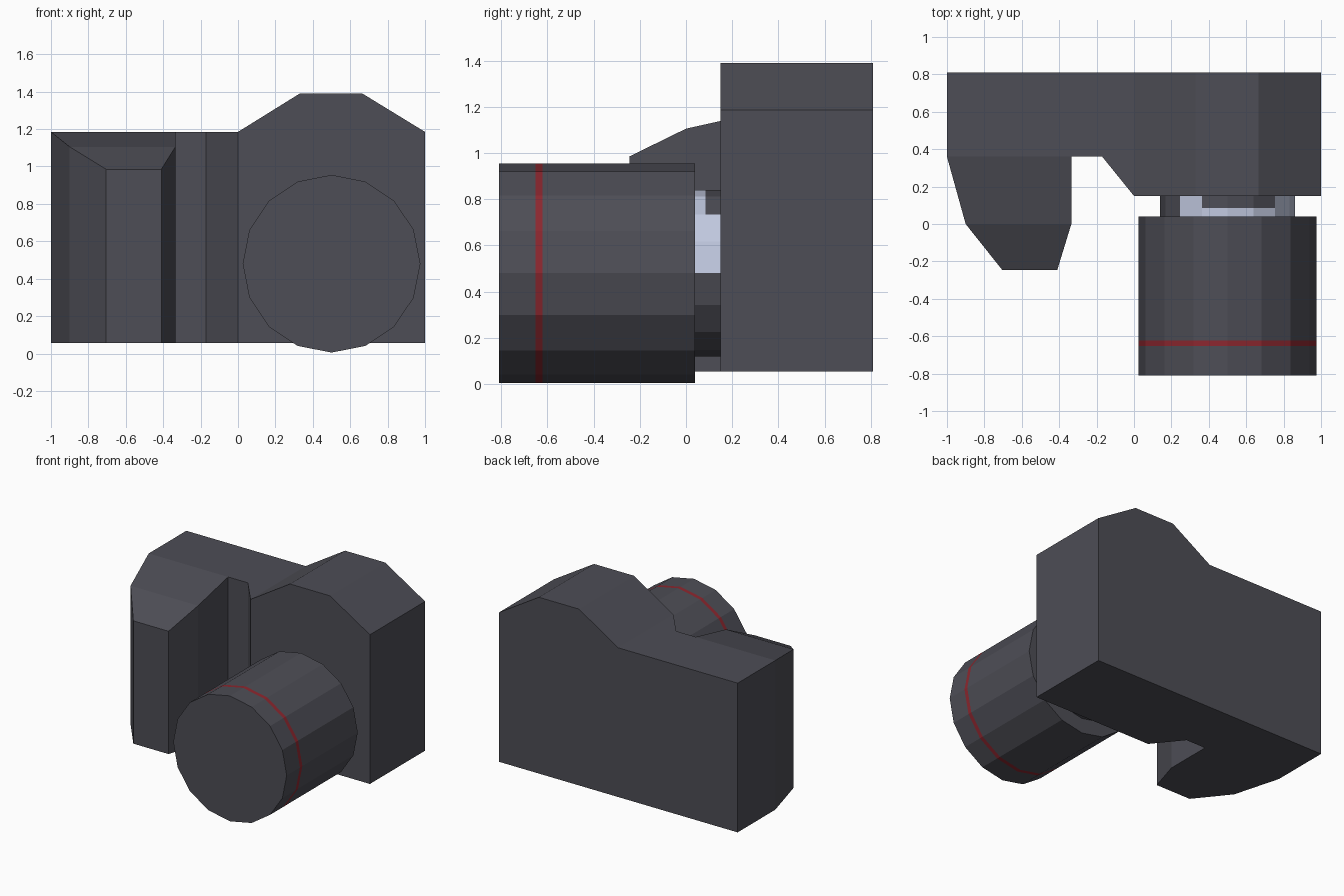
import bpy, bmesh, math

if "Cube" in bpy.data.objects:
    bpy.data.objects.remove(bpy.data.objects["Cube"])


def material(name, rgb):
    m = bpy.data.materials.new(name)
    m.diffuse_color = (*rgb, 1)
    m.use_nodes = True
    m.node_tree.nodes["Principled BSDF"].inputs["Base Color"].default_value = m.diffuse_color
    return m


CHARCOAL = material("charcoal", (0.075, 0.075, 0.092))
RED = material("dark red", (0.26, 0.02, 0.028))
PALE = material("pale blue metal", (0.53, 0.58, 0.74))


def finish(name, bm, mats):
    bmesh.ops.recalc_face_normals(bm, faces=bm.faces[:])
    me = bpy.data.meshes.new(name)
    bm.to_mesh(me)
    bm.free()
    for m in mats:
        me.materials.append(m)
    ob = bpy.data.objects.new(name, me)
    bpy.context.collection.objects.link(ob)
    return ob


def barrel(name, radius, ys, mats, rule, sides=16, cx=0.5, cz=0.48):
    """Faceted cylinder along y; rule(band, side) gives the material index."""
    bm = bmesh.new()
    rings = []
    for y in ys:
        angles = [2 * math.pi * i / sides for i in range(sides)]
        rings.append([bm.verts.new((cx + radius * math.cos(a), y,
                                    cz + radius * math.sin(a))) for a in angles])
    for band, (r0, r1) in enumerate(zip(rings, rings[1:])):
        for i in range(sides):
            j = (i + 1) % sides
            f = bm.faces.new((r0[i], r0[j], r1[j], r1[i]))
            f.material_index = rule(band, i)
    bm.faces.new(rings[0])
    bm.faces.new(rings[-1])
    return finish(name, bm, mats)


# Camera body: plan outline with a top height at every corner
BASE, TOP, HUMP = 0.055, 1.185, 1.39
outline = [
    (-1, 0.81, TOP), (-1, 0.36, TOP),                                   # left end
    (-0.9, 0, 1.105), (-0.705, -0.245, 0.985),                          # hand grip
    (-0.41, -0.245, 0.985), (-0.335, 0, 1.105), (-0.335, 0.36, TOP),
    (-0.17, 0.36, TOP), (0, 0.15, TOP),                                 # step to lens side
    (0.33, 0.15, HUMP), (0.665, 0.15, HUMP), (1, 0.15, TOP),            # hump front
    (1, 0.81, TOP), (0.665, 0.81, HUMP), (0.33, 0.81, HUMP), (0, 0.81, TOP),
]
panels = [(0, 1, 6, 7, 8, 15), (1, 2, 5, 6), (2, 3, 4, 5),
          (8, 9, 14, 15), (9, 10, 13, 14), (10, 11, 12, 13)]
bm = bmesh.new()
upper = [bm.verts.new(p) for p in outline]
lower = [bm.verts.new((x, y, BASE)) for x, y, _ in outline]
for p in panels:
    bm.faces.new([upper[i] for i in p])
    bm.faces.new([lower[i] for i in reversed(p)])
for i in range(len(outline)):
    j = (i + 1) % len(outline)
    bm.faces.new((upper[i], lower[i], lower[j], upper[j]))
bmesh.ops.recalc_face_normals(bm, faces=bm.faces[:])
bmesh.ops.dissolve_limit(bm, angle_limit=0.01, verts=bm.verts[:], edges=bm.edges[:])
finish("camera_body", bm, [CHARCOAL])

# Lens barrel with a thin flush red ring
barrel("lens_barrel", 0.475, [-0.81, -0.652, -0.622, 0.04], [CHARCOAL, RED],
       lambda band, i: 1 if band == 1 else 0)

# Lens mount: pale upper right with a dark patch against the body
barrel("lens_mount", 0.36, [0.035, 0.085, 0.155], [CHARCOAL, PALE],
       lambda band, i: 1 if i < 6 and not (band == 1 and 2 <= i < 5) else 0)
